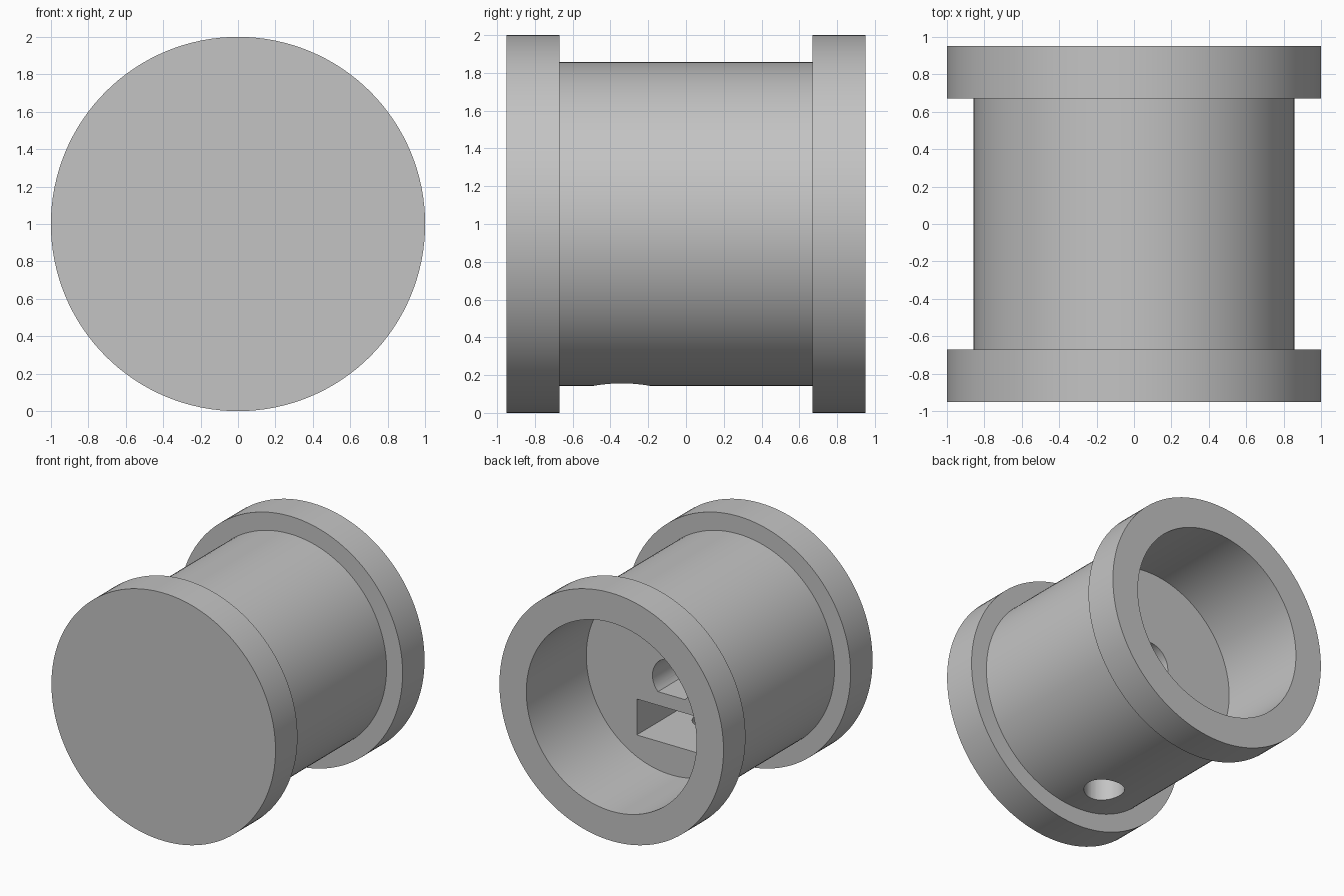
import bpy
import bmesh
import math
from mathutils import Matrix, Vector

if "Cube" in bpy.data.objects:
    bpy.data.objects.remove(bpy.data.objects["Cube"], do_unlink=True)

CENTRE = Vector((0, 0, 1))
FLOOR_Y = 0.185      # bottom of the rear recess
SCREW_Y = -0.34      # position of the set screw along the axis

grey = bpy.data.materials.new("plain grey")
grey.use_nodes = True
colour = (0.55, 0.55, 0.55, 1)
grey.diffuse_color = colour
grey.node_tree.nodes["Principled BSDF"].inputs["Base Color"].default_value = colour


def add_object(name, bm):
    """Turn a bmesh into a grey object."""
    bmesh.ops.recalc_face_normals(bm, faces=bm.faces[:])
    mesh = bpy.data.meshes.new(name)
    bm.to_mesh(mesh)
    bm.free()
    mesh.materials.append(grey)
    obj = bpy.data.objects.new(name, mesh)
    bpy.context.collection.objects.link(obj)
    return obj


def lathe(name, profile, steps=128):
    """Spin (radius, y) points around the y axis and cap both open ends."""
    bm = bmesh.new()
    verts = [bm.verts.new(CENTRE + Vector((r, y, 0))) for r, y in profile]
    edges = [bm.edges.new(pair) for pair in zip(verts, verts[1:])]
    bmesh.ops.spin(bm, geom=verts + edges, cent=CENTRE, axis=(0, 1, 0),
                   angle=math.tau, steps=steps)
    bmesh.ops.remove_doubles(bm, verts=bm.verts[:], dist=0.0001)
    bmesh.ops.holes_fill(bm, edges=[e for e in bm.edges if e.is_boundary], sides=0)
    return add_object(name, bm)


def extrude_outline(name, outline, y_start, y_end):
    """Extrude an (x, z) outline, measured from the axis, along y."""
    bm = bmesh.new()
    face = bm.faces.new([bm.verts.new(CENTRE + Vector((x, y_start, z))) for x, z in outline])
    result = bmesh.ops.extrude_face_region(bm, geom=[face])
    moved = [g for g in result["geom"] if isinstance(g, bmesh.types.BMVert)]
    bmesh.ops.translate(bm, verts=moved, vec=(0, y_end - y_start, 0))
    if face.is_valid and len(bm.faces) == len(outline) + 1:
        bm.faces.new(list(face.verts))
    return add_object(name, bm)


def cut(target, cutter):
    """Subtract the cutter, apply the result and discard the cutter."""
    cutter.hide_render = True
    mod = target.modifiers.new("cut", 'BOOLEAN')
    mod.operation = 'DIFFERENCE'
    mod.solver = 'EXACT'
    mod.object = cutter
    graph = bpy.context.evaluated_depsgraph_get()
    mesh = bpy.data.meshes.new_from_object(target.evaluated_get(graph))
    target.modifiers.clear()
    target.data = mesh
    bpy.data.objects.remove(cutter, do_unlink=True)


# Flanged body with a closed front and a deep round recess at the back
body = lathe("flanged_body", [
    (1, -0.95), (1, -0.67), (0.857, -0.67), (0.857, 0.67),
    (1, 0.67), (1, 0.95), (0.76, 0.95), (0.76, FLOOR_Y)])

# D-shaped shaft hole with its flat at the bottom
radius, flat = 0.17, -0.12
start = math.asin(flat / radius)
sweep = math.pi - 2 * start
d_outline = [(radius * math.cos(start + sweep * i / 40),
              radius * math.sin(start + sweep * i / 40)) for i in range(41)]
cut(body, extrude_outline("shaft_hole_cutter", d_outline, FLOOR_Y + 0.1, -0.6))

# Rectangular pocket for a captive nut below the shaft hole
slot = [(-0.31, -0.52), (0.31, -0.52), (0.31, -0.23), (-0.31, -0.23)]
cut(body, extrude_outline("nut_slot_cutter", slot, FLOOR_Y + 0.1, SCREW_Y - 0.31))

# Set screw hole from the underside up into the shaft hole
bm = bmesh.new()
bmesh.ops.create_cone(bm, cap_ends=True, segments=48, radius1=0.15, radius2=0.15,
                      depth=1, matrix=Matrix.Translation((0, SCREW_Y, 0.47)))
cut(body, add_object("screw_hole_cutter", bm))

# Smooth the round walls and keep the rims sharp
bpy.ops.object.select_all(action='DESELECT')
body.select_set(True)
bpy.context.view_layer.objects.active = body
bpy.ops.object.shade_smooth_by_angle(angle=math.radians(30))
